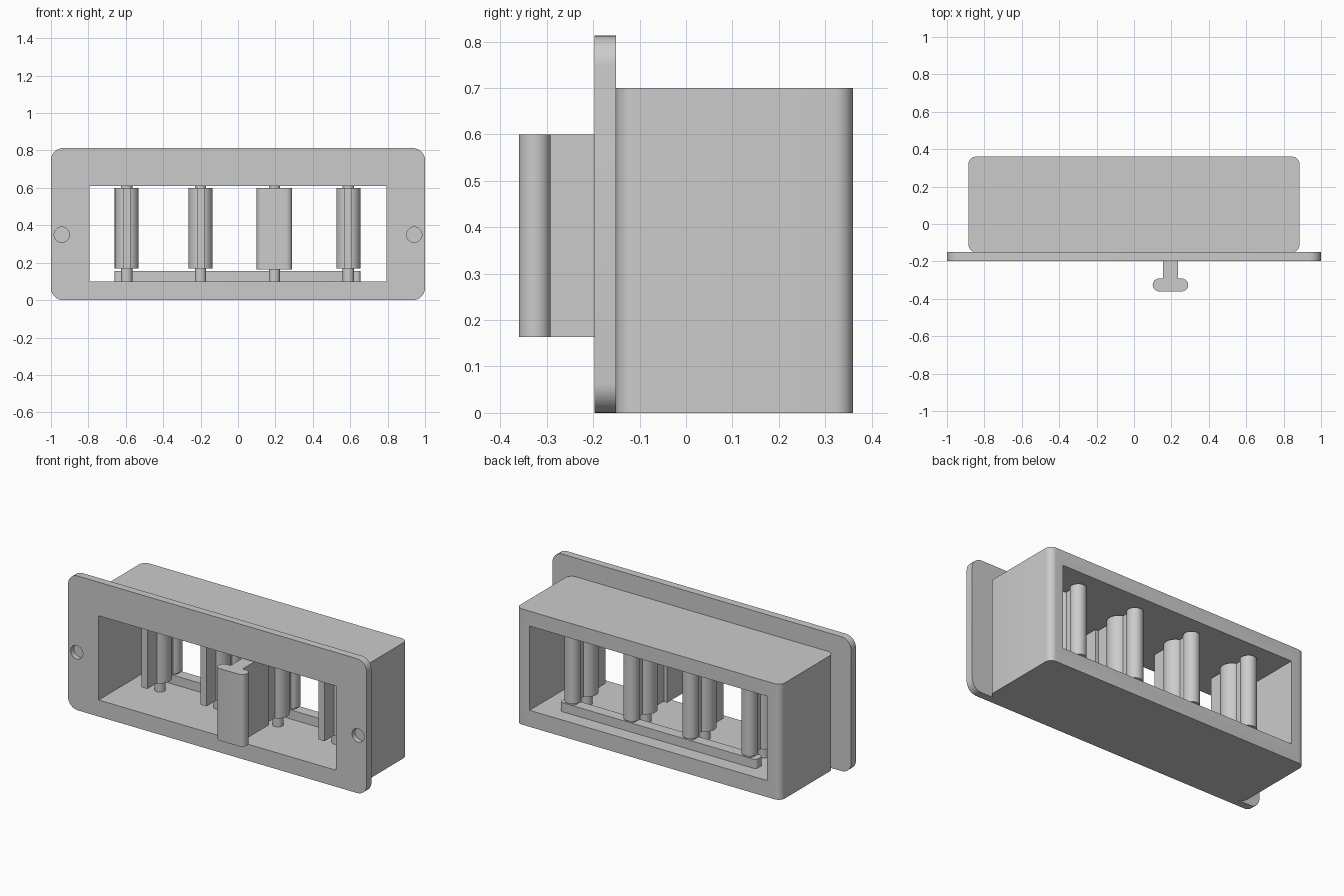
import bpy, bmesh, math
from mathutils import Matrix

cube = bpy.data.objects.get("Cube")
if cube:
    bpy.data.objects.remove(cube, do_unlink=True)

grey = bpy.data.materials.new("plain grey")
grey.use_nodes = True
grey.diffuse_color = (0.6, 0.6, 0.6, 1)
grey.node_tree.nodes["Principled BSDF"].inputs["Base Color"].default_value = (0.6, 0.6, 0.6, 1)

FACE_FRONT = Matrix.Rotation(math.pi / 2, 4, "X")  # turns a plan outline upright


def rounded_rect(u0, u1, v0, v1, r=0.0, steps=8):
    """Counter-clockwise outline with rounded corners."""
    if r == 0:
        return [(u0, v0), (u1, v0), (u1, v1), (u0, v1)]
    corners = [(u1 - r, v1 - r), (u0 + r, v1 - r), (u0 + r, v0 + r), (u1 - r, v0 + r)]
    pts = []
    for q, (cu, cv) in enumerate(corners):
        for i in range(steps + 1):
            a = (q + i / steps) * math.pi / 2
            pts.append((cu + r * math.cos(a), cv + r * math.sin(a)))
    return pts


def circle(cu, cv, r, n=32):
    return [(cu + r * math.cos(2 * math.pi * i / n),
             cv + r * math.sin(2 * math.pi * i / n)) for i in range(n)]


def prism(name, solids, upright=False):
    """Extrude (outline, low, high) solids along z, or along y when upright."""
    bm = bmesh.new()
    for outline, low, high in solids:
        base = -high if upright else low
        verts = [bm.verts.new((u, v, base)) for u, v in outline]
        face = bm.faces.new(verts)
        ext = bmesh.ops.extrude_face_region(bm, geom=[face])
        top = [g for g in ext["geom"] if isinstance(g, bmesh.types.BMVert)]
        bmesh.ops.translate(bm, verts=top, vec=(0, 0, high - low))
    bmesh.ops.recalc_face_normals(bm, faces=bm.faces)
    if upright:
        bm.transform(FACE_FRONT)
    mesh = bpy.data.meshes.new(name)
    bm.to_mesh(mesh)
    bm.free()
    mesh.materials.append(grey)
    obj = bpy.data.objects.new(name, mesh)
    bpy.context.collection.objects.link(obj)
    return obj


def activate(obj):
    bpy.ops.object.select_all(action="DESELECT")
    obj.select_set(True)
    bpy.context.view_layer.objects.active = obj


def cut(obj, cutter):
    mod = obj.modifiers.new("cut", "BOOLEAN")
    mod.operation = "DIFFERENCE"
    mod.solver = "EXACT"
    mod.object = cutter
    activate(obj)
    bpy.ops.object.modifier_apply(modifier=mod.name)


# Housing and front flange share one through opening
flange = prism("front_flange", [(rounded_rect(-1, 1, 0, 0.813, 0.065), -0.197, -0.151)], True)
housing = prism("housing", [(rounded_rect(-0.885, 0.885, -0.151, 0.36, 0.04), 0, 0.7)])
opening = prism("opening_cutter", [(rounded_rect(-0.795, 0.795, 0.1, 0.61), -1, 1)], True)
screw_holes = prism("screw_hole_cutter",
                    [(circle(s * 0.942, 0.35, 0.041), -0.25, -0.167) for s in (-1, 1)], True)
cut(flange, opening)
cut(flange, screw_holes)
cut(housing, opening)
for cutter in (opening, screw_holes):
    bpy.data.objects.remove(cutter, do_unlink=True)

parts = [flange, housing]

# Vertical vanes: flat blade, pivot barrel with pins, rear barrel resting on the link bar
LOW, HIGH = 0.168, 0.6
PIVOT_Y, REAR_Y = 0.105, 0.24
for i in range(4):
    x = -0.595 + i * 0.395
    n = str(i + 1)
    parts += [
        prism("vane_blade_" + n, [(rounded_rect(x - 0.02, x + 0.02, -0.045, REAR_Y), LOW, HIGH)]),
        prism("vane_pivot_" + n, [(circle(x, PIVOT_Y, 0.064), LOW, HIGH)]),
        prism("vane_rear_" + n, [(circle(x, REAR_Y, 0.045), LOW, HIGH)]),
        prism("vane_pins_" + n, [(circle(x, PIVOT_Y, 0.03), 0.1, LOW),
                                 (circle(x, PIVOT_Y, 0.03), HIGH, 0.61),
                                 (circle(x, REAR_Y, 0.03), 0.15, LOW)]),
    ]

# Link bar joining the rear barrels
parts.append(prism("link_bar", [(rounded_rect(-0.66, 0.655, 0.205, 0.272, 0.02), 0.1, 0.155)]))

# T-shaped handle on the third vane
hx = 0.195
parts += [
    prism("handle_grip", [(rounded_rect(hx - 0.095, hx + 0.095, -0.36, -0.292, 0.033), 0.164, HIGH)]),
    prism("handle_stem", [(rounded_rect(hx - 0.04, hx + 0.04, -0.3, -0.04), 0.164, HIGH)]),
]

for part in parts:
    activate(part)
    bpy.ops.object.shade_smooth_by_angle(angle=math.radians(30))
